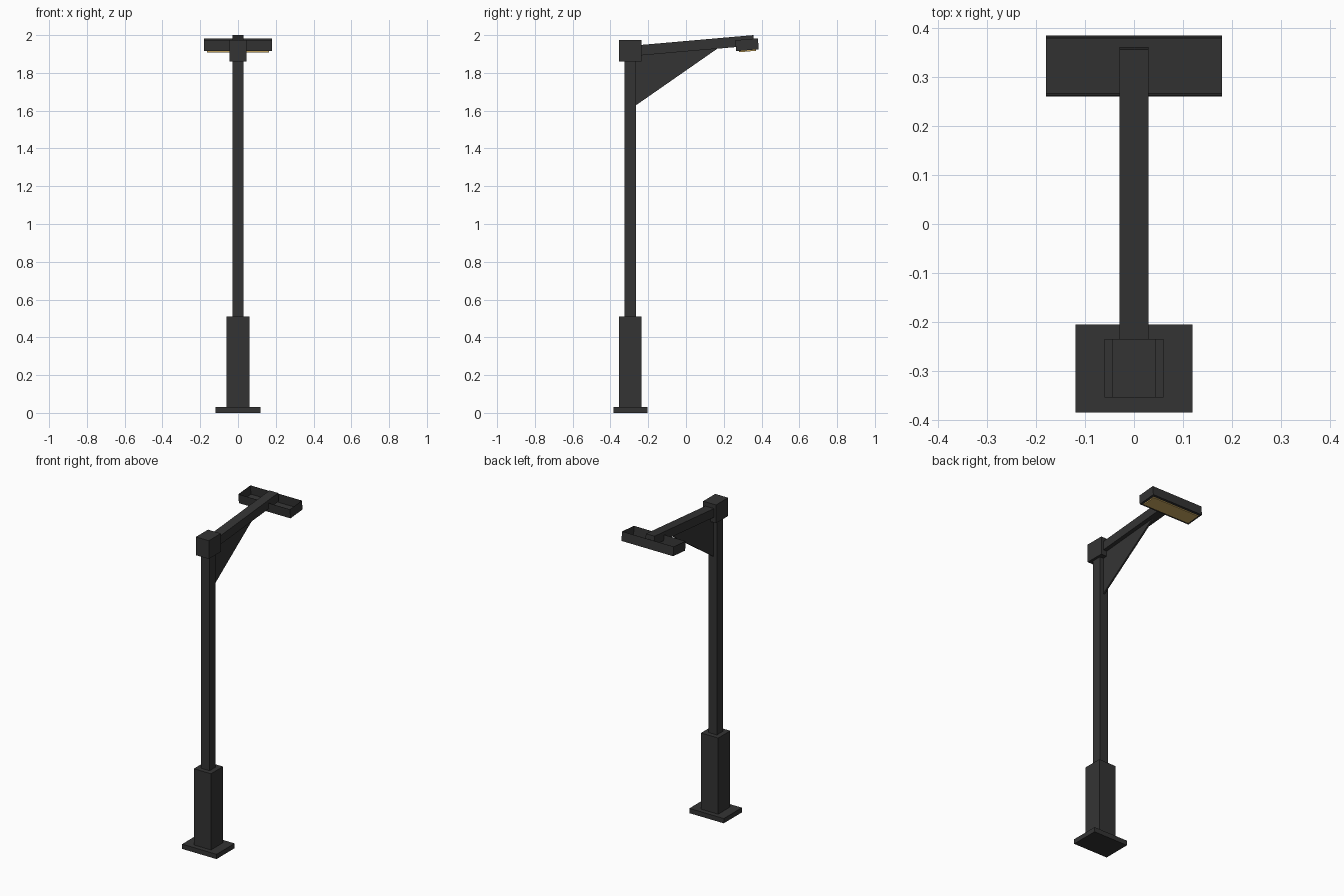
import bpy
import bmesh
import math
from mathutils import Matrix, Vector

cube = bpy.data.objects.get("Cube")
if cube:
    bpy.data.objects.remove(cube, do_unlink=True)


def make_material(name, rgb):
    mat = bpy.data.materials.new(name)
    mat.use_nodes = True
    color = (*rgb, 1.0)
    mat.diffuse_color = color
    bsdf = next(n for n in mat.node_tree.nodes if n.type == "BSDF_PRINCIPLED")
    bsdf.inputs["Base Color"].default_value = color
    return mat


metal = make_material("dark grey metal", (0.034, 0.034, 0.034))
glow = make_material("warm yellow lamp", (0.60, 0.40, 0.12))


def finish(name, bm, mat, location=(0, 0, 0), tilt=0.0):
    bmesh.ops.recalc_face_normals(bm, faces=bm.faces)
    mesh = bpy.data.meshes.new(name)
    bm.to_mesh(mesh)
    bm.free()
    mesh.materials.append(mat)
    obj = bpy.data.objects.new(name, mesh)
    obj.location = location
    obj.rotation_euler.x = tilt
    bpy.context.collection.objects.link(obj)
    return obj


def box(name, size, center, mat, tilt=0.0, open_top=False):
    bm = bmesh.new()
    bmesh.ops.create_cube(bm, size=1.0, matrix=Matrix.Diagonal((*size, 1.0)))
    if open_top:
        top = [f for f in bm.faces if f.calc_center_median().z > size[2] * 0.49]
        bmesh.ops.delete(bm, geom=top, context="FACES")
    return finish(name, bm, mat, center, tilt)


def post_box(name, width, depth, z0, z1):
    """Upright box centred on the pole axis."""
    return box(name, (width, depth, z1 - z0), (0, POLE_Y, (z0 + z1) / 2), metal)


POLE_Y = -0.295
TILT = math.radians(5)

# Upright pole, from the ground to the top block
post_box("base_plate", 0.24, 0.18, 0.0, 0.03)
post_box("lower_column", 0.12, 0.12, 0.03, 0.51)
post_box("pole", 0.06, 0.06, 0.51, 1.88)
post_box("top_block", 0.09, 0.12, 1.86, 1.975)

# Tilted arm
box("arm", (0.06, 0.6545, 0.055), (0, 0.0334, 1.9441), metal, TILT)

# Thin triangular brace under the arm
bm = bmesh.new()
profile = [(-0.27, 1.625), (0.167, 1.929), (-0.27, 1.892)]
face = bm.faces.new([bm.verts.new((-0.005, y, z)) for y, z in profile])
side = bmesh.ops.extrude_face_region(bm, geom=[face])
bmesh.ops.translate(bm, vec=(0.01, 0, 0),
                    verts=[v for v in side["geom"] if isinstance(v, bmesh.types.BMVert)])
finish("brace", bm, metal)

# Open-topped lamp housing with thin walls
head_center = Vector((0, 0.323, 1.949))
housing = box("lamp_housing", (0.36, 0.12, 0.058), head_center, metal, TILT, open_top=True)
walls = housing.modifiers.new("walls", "SOLIDIFY")
walls.thickness = 0.002
walls.offset = -1

# Glowing panel under the housing
panel_center = head_center + Matrix.Rotation(TILT, 3, "X") @ Vector((0, 0, -0.032))
box("lamp_panel", (0.33, 0.09, 0.008), panel_center, glow, TILT)
